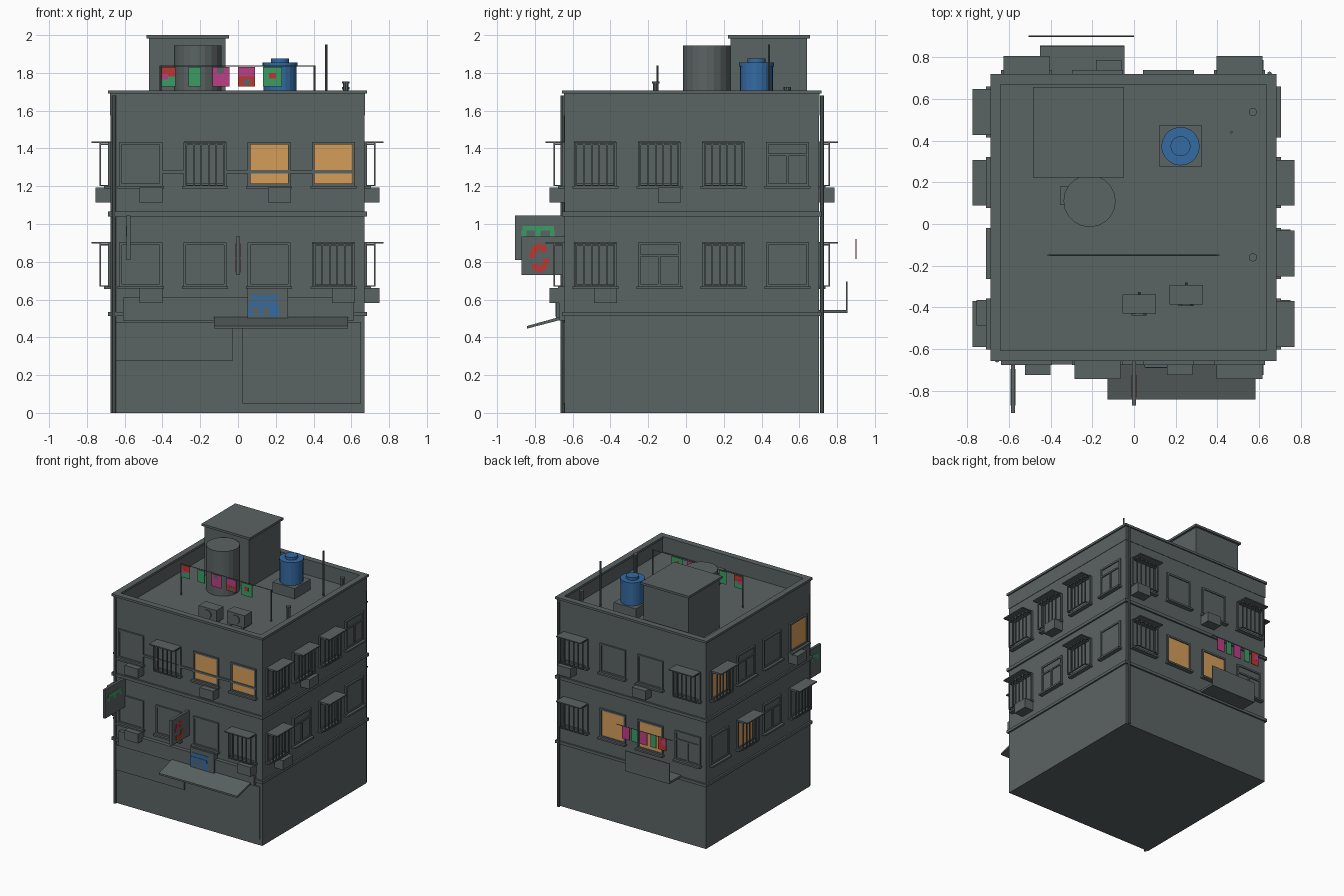
import bpy, bmesh, math
from mathutils import Matrix, Vector

if "Cube" in bpy.data.objects:
    bpy.data.objects.remove(bpy.data.objects["Cube"])

COLORS = {
    "slate_grey": (0.105, 0.125, 0.125), "lit_amber": (0.66, 0.34, 0.10),
    "water_blue": (0.035, 0.145, 0.36), "cloth_green": (0.045, 0.33, 0.13),
    "cloth_red": (0.50, 0.04, 0.03), "cloth_magenta": (0.50, 0.05, 0.24),
}
MATS = {}
for n, c in COLORS.items():
    MATS[n] = bpy.data.materials.new(n)
    MATS[n].diffuse_color = (*c, 1)
G, AMBER, BLUE = "slate_grey", "lit_amber", "water_blue"
GREEN, RED, PINK = "cloth_green", "cloth_red", "cloth_magenta"
parts = {}          # (name, colour) -> bmesh, so repeated parts share one object


def bm_of(name, mat):
    return parts.setdefault((name, mat), bmesh.new())


def box(name, x, y, z, mat=G):
    x, y, z = sorted(x), sorted(y), sorted(z)
    ctr = Vector([(a[0] + a[1]) / 2 for a in (x, y, z)])
    size = [a[1] - a[0] for a in (x, y, z)]
    bmesh.ops.create_cube(bm_of(name, mat), size=1,
                          matrix=Matrix.Translation(ctr) @ Matrix.Diagonal((*size, 1)))


def cyl(name, p0, p1, r, mat=G, n=8):
    p0, p1 = Vector(p0), Vector(p1)
    d = p1 - p0
    m = Matrix.Translation((p0 + p1) / 2) @ d.to_track_quat('Z', 'Y').to_matrix().to_4x4()
    bmesh.ops.create_cone(bm_of(name, mat), cap_ends=True, segments=n, radius1=r,
                          radius2=r, depth=d.length, matrix=m)


X0, X1, Y0, Y1 = -0.675, 0.67, -0.643, 0.705


def side_box(side, name, u, d, z, mat=G):
    """Box on a wall: u along the wall, d outwards from it."""
    if side == "front":
        box(name, u, (Y0 - d[0], Y0 - d[1]), z, mat)
    elif side == "back":
        box(name, u, (Y1 + d[0], Y1 + d[1]), z, mat)
    elif side == "right":
        box(name, (X1 + d[0], X1 + d[1]), u, z, mat)
    else:
        box(name, (X0 - d[0], X0 - d[1]), u, z, mat)


# main block, floor bands, parapet and its cap
box("building_body", (X0, X1), (Y0, Y1), (0, 1.58))


def ring(name, out, inn, z):
    a, b, c, d = X0 - out, X1 + out, Y0 - out, Y1 + out
    box(name, (a, b), (c, Y0 + inn), z)
    box(name, (a, b), (Y1 - inn, d), z)
    box(name, (a, X0 + inn), (Y0 + inn, Y1 - inn), z)
    box(name, (X1 - inn, b), (Y0 + inn, Y1 - inn), z)


box("floor_band", (X0 - .013, X1 + .013), (Y0 - .013, Y1 + .013), (.512, .535))
box("floor_band", (X0 - .013, X1 + .013), (Y0 - .013, Y1 + .013), (1.04, 1.065))
ring("parapet", 0.003, 0.03, (1.575, 1.695))
ring("parapet_cap", 0.013, 0.036, (1.69, 1.708))


# windows
def window(side, u, z, kind):
    w, h = 0.114, 0.235
    for a, b, c, e in ((u - w, u + w, z, z + .014), (u - w, u + w, z + h - .014, z + h),
                       (u - w, u - w + .014, z, z + h), (u + w - .014, u + w, z, z + h)):
        side_box(side, "window_frame", (a, b), (0, .014), (c, e))
    side_box(side, "window_pane_lit" if kind in "lL" else "window_pane",
             (u - w + .01, u + w - .01), (0, .006), (z + .01, z + h - .01), AMBER if kind in "lL" else G)
    side_box(side, "window_sill", (u - w - .008, u + w + .008), (0, .034), (z - .012, z + .002))
    if kind == "m":     # mullioned window
        side_box(side, "mullion", (u - .006, u + .006), (0, .014), (z, z + .165))
        side_box(side, "mullion", (u - w, u + w), (0, .014), (z + .16, z + .172))
    if kind in "bL":    # barred cage with a flat hood
        side_box(side, "window_hood", (u - .11, u + .11), (0, .1), (z + h - .006, z + h + .003))
        for i in range(6):
            v = u - .1 + .04 * i
            side_box(side, "cage_bar", (v - .004, v + .004), (.05, .058), (z, z + h))
        for zz in (z, z + h - .016):
            side_box(side, "cage_rail", (u - .104, u + .104), (.05, .058), (zz, zz + .007))
            for v in (u - .1, u + .1):
                side_box(side, "cage_rail", (v - .004, v + .004), (0, .055), (zz, zz + .007))


# rows of window kinds per wall (p plain, l lit, b barred, L lit barred, m mullioned) and wall cooler columns
LAYOUT = {
    "front": (("pppb", (0, 3)), ("pbll", (0, 2))),
    "right": (("bmbp", (0,)), ("bbbm", (1,))),
    "back": (("mllb", ()), ("bppb", (1, 3))),
    "left": (("bmLp", ()), ("lpmL", (0,))),
}
for side, rows in LAYOUT.items():
    for (kinds, coolers), z in zip(rows, (0.668, 1.2)):
        for i, k in enumerate(kinds):
            u = -0.515 + .34 * i if side in ("front", "back") else -0.48 + .339 * i
            window(side, u, z, k)
            if i in coolers:
                side_box(side, "wall_cooler", (u - .007, u + .115), (0, .08), (z - .085, z - .008))

# ground floor shutters, sign board, sloped awning
side_box("front", "shop_shutter", (.025, .65), (0, .008), (.05, .48))
side_box("front", "half_shutter", (-.65, -.03), (0, .01), (.275, .48))
side_box("front", "sign_board", (-.61, .615), (0, .03), (.49, .61))
bm = bm_of("shop_awning", G)
vs = [bm.verts.new((x, y, z)) for x in (-.128, .583)
      for y, z in ((Y0, .515), (Y0, .498), (-.842, .446), (-.842, .46))]
for f in ((0, 1, 2, 3), (7, 6, 5, 4), (0, 4, 5, 1), (1, 5, 6, 2), (2, 6, 7, 3), (3, 7, 4, 0)):
    bm.faces.new([vs[i] for i in f])

# small front sign with abstract blue blocks
side_box("front", "front_sign", (.05, .265), (0, .045), (.5, .66))
for u, z in (((.07, .215), (.60, .625)), ((.055, .08), (.51, .59)), ((.08, .2), (.565, .59)),
             ((.11, .135), (.51, .57)), ((.165, .215), (.51, .57))):
    side_box("front", "front_sign_paint", u, (.045, .048), z, BLUE)

# projecting signs with painted shapes on both faces
for x, y, z in ((-.58, -.905, (.81, 1.045)), (0, -.87, (.73, .935))):
    box("projecting_sign", (x - .01, x + .01), (y, Y0), z)
for y, z in (((-.865, -.70), (.965, .99)), ((-.87, -.845), (.935, .965)),
             ((-.80, -.77), (.935, .965)), ((-.72, -.695), (.935, .965))):
    box("green_sign_paint", (-.592, -.568), y, z, GREEN)
for i in range(10):
    a = 2 * math.pi * (i + .5) / 10
    y, z = -.777 + .038 * math.cos(a), .82 + .06 * math.sin(a)
    if i not in (0, 5):
        box("red_sign_paint", (-.012, .012), (y - .016, y + .016), (z - .016, z + .016), RED)

# drain pipes and front cable
cyl("drain_pipe", (-.657, Y0 - .01, 0), (-.657, Y0 - .01, 1.68), .011)
cyl("drain_pipe", (.65, Y1 + .015, 0), (.65, Y1 + .015, 1.68), .011)
side_box("front", "front_conduit", (-.4, .62), (.0, .012), (1.268, 1.285))

# back balcony and washing line
box("balcony", (-.45, -.045), (Y1, .855), (.528, .545))
box("balcony", (-.45, -.045), (.848, .855), (.53, .695))
cyl("back_line", (-.505, .9, .918), (0, .9, .918), .003)
for x, w, c in ((-.45, .07, RED), (-.36, .05, GREEN), (-.28, .07, PINK), (-.19, .05, GREEN), (-.12, .07, PINK)):
    box("back_washing", (x, x + w), (.898, .902), (.815, .918), c)
box("back_washing", (-.45, -.41), (.897, .903), (.86, .90), PINK)

# stair house
box("stair_house", (-.47, -.065), (.235, .64), (1.58, 1.985))
box("stair_house_roof", (-.485, -.048), (.222, .657), (1.982, 2.0))

# round grey tank, blue tank on plinth
cyl("grey_tank", (-.213, .11, 1.58), (-.213, .11, 1.945), .125, n=20)
box("tank_valve_box", (-.355, -.31), (.09, .18), (1.58, 1.64))
box("tank_plinth", (.122, .323), (.273, .475), (1.58, 1.665))
for r, z0, z1 in ((.088, 1.665, 1.845), (.092, 1.835, 1.855), (.048, 1.85, 1.877)):
    cyl("blue_tank", (.223, .373, z0), (.223, .373, z1), r, BLUE, 20)

# mast and vents
cyl("mast", (.467, .44, 1.58), (.467, .44, 1.95), .006)
for y, z in ((.537, 1.725), (-.16, 1.755)):
    cyl("roof_vent", (.57, y, 1.58), (.57, y, z), .015, n=10)
    cyl("roof_vent", (.57, y, z - .012), (.57, y, z), .02, n=10)

# roof washing line
for x in (-.41, .405):
    cyl("line_post", (x, -.15, 1.58), (x, -.15, 1.84), .005)
cyl("roof_line", (-.41, -.15, 1.836), (.405, -.15, 1.836), .003)
for x, w, top, low in ((-.405, .075, RED, GREEN), (-.262, .065, GREEN, GREEN), (-.135, .09, PINK, PINK),
                       (0, .09, PINK, RED), (.133, .1, GREEN, GREEN)):
    box("roof_washing", (x, x + w), (-.152, -.148), (1.78, 1.83), top)
    box("roof_washing", (x, x + w), (-.152, -.148), (1.728, 1.78), low)
for x, z, c in ((-.405, 1.765, PINK), (.165, 1.77, RED), (-.11, 1.80, G), (.03, 1.735, G)):
    box("washing_patch", (x, x + .035), (-.1535, -.1465), (z, z + .03), c)

# roof cooling units
for x, y in ((-.055, -.43), (.17, -.385)):
    box("roof_cooler", (x, x + .16), (y, y + .092), (1.595, 1.695))
    for dx in (.02, .13):
        box("roof_cooler_foot", (x + dx, x + dx + .015), (y, y + .09), (1.58, 1.6))
    cyl("roof_cooler_fan", (x + .08, y - .008, 1.645), (x + .08, y, 1.645), .036, n=12)
    cyl("roof_cooler_pipe", (x + .08, y + .09, 1.62), (x + .08, y + .105, 1.62), .006)

# turn the collected parts into objects
for (name, mat), bm in parts.items():
    bmesh.ops.recalc_face_normals(bm, faces=bm.faces)
    me = bpy.data.meshes.new(name)
    bm.to_mesh(me)
    bm.free()
    me.materials.append(MATS[mat])
    bpy.context.collection.objects.link(bpy.data.objects.new(name, me))

for m in bpy.data.materials:
    if m.users and not m.is_grease_pencil:
        m.use_nodes = True
        m.node_tree.nodes["Principled BSDF"].inputs["Base Color"].default_value = m.diffuse_color
